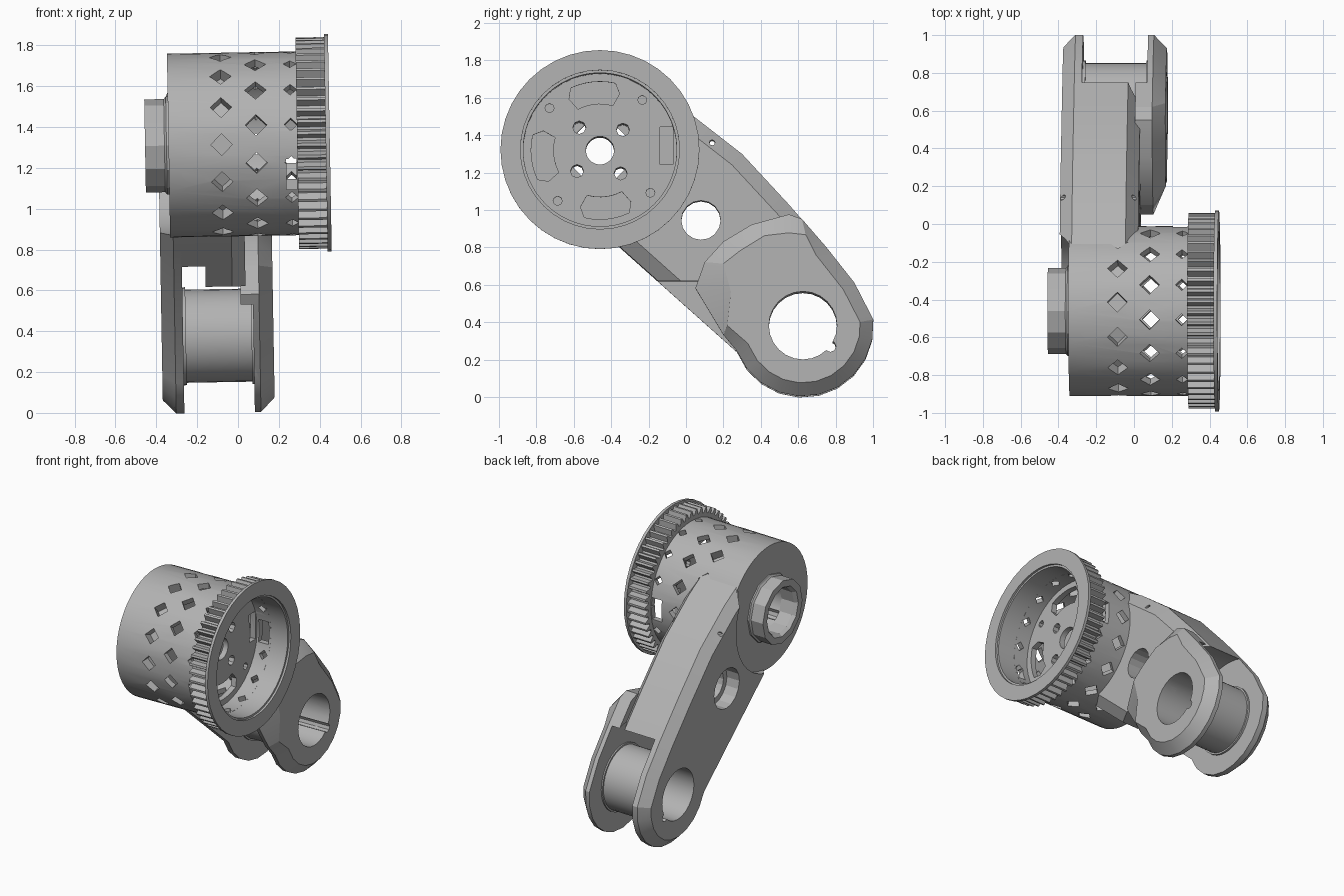
import bpy, bmesh, math
from mathutils import Matrix, Vector

old = bpy.data.objects.get("Cube")
if old:
    bpy.data.objects.remove(old, do_unlink=True)

grey = bpy.data.materials.new("plain grey")
grey.use_nodes = True
GREY = (0.45, 0.45, 0.45, 1)
grey.diffuse_color = GREY
grey.node_tree.nodes["Principled BSDF"].inputs["Base Color"].default_value = GREY

DRUM = (-0.46, 1.315)   # drum axis in y, z
PIVOT = (0.625, 0.38)   # lower pivot axis in y, z
parts = []


def finish(name, bm):
    bmesh.ops.recalc_face_normals(bm, faces=bm.faces)
    mesh = bpy.data.meshes.new(name)
    bm.to_mesh(mesh)
    bm.free()
    mesh.materials.append(grey)
    ob = bpy.data.objects.new(name, mesh)
    bpy.context.collection.objects.link(ob)
    parts.append(ob)
    return ob


def bridge(bm, a, b):
    for i in range(len(a)):
        j = (i + 1) % len(a)
        bm.faces.new((a[i], a[j], b[j], b[i]))


def add_loft(bm, rings):
    """Solid through (x, outline) rings of equal point count."""
    loops = [[bm.verts.new((x, y, z)) for y, z in pts] for x, pts in rings]
    for a, b in zip(loops, loops[1:]):
        bridge(bm, a, b)
    bm.faces.new(loops[0])
    bm.faces.new(loops[-1])


def circle(c, r, n=32, start=0.0, end=360.0, closed=True):
    steps = n if closed else max(1, n - 1)
    angles = [math.radians(start + (end - start) * i / steps) for i in range(n)]
    return [(c[0] + r * math.cos(a), c[1] + r * math.sin(a)) for a in angles]


def add_rod(bm, c, r, x0, x1, n=32):
    pts = circle(c, r, n)
    add_loft(bm, [(x0, pts), (x1, pts)])


def add_box(bm, lo, hi):
    pts = [(lo[1], lo[2]), (hi[1], lo[2]), (hi[1], hi[2]), (lo[1], hi[2])]
    add_loft(bm, [(lo[0], pts), (hi[0], pts)])


def inset(pts, d):
    """Move a clockwise outline inward by d with mitred corners."""
    out = []
    for i, p in enumerate(pts):
        p = Vector(p)
        u = (p - Vector(pts[i - 1])).normalized()
        v = (Vector(pts[(i + 1) % len(pts)]) - p).normalized()
        m = (Vector((u.y, -u.x)) + Vector((v.y, -v.x))).normalized()
        out.append(tuple(p + m * (d / max(0.5, m.dot(Vector((v.y, -v.x)))))))
    return out


def lathe(name, profile, n, c=DRUM, tooth_drop=0.0):
    """Spin a closed (x, radius) profile; tooth_drop cuts grooves in the rim."""
    bm = bmesh.new()
    rim = max(r for x, r in profile)
    loops = []
    for x, r in profile:
        loop = []
        for i in range(n):
            a = 2 * math.pi * i / n
            rr = r - (tooth_drop if r == rim and i % 4 > 1 else 0)
            loop.append(bm.verts.new((x, c[0] + rr * math.cos(a), c[1] + rr * math.sin(a))))
        loops.append(loop)
    for k in range(len(loops)):
        bridge(bm, loops[k], loops[(k + 1) % len(loops)])
    return finish(name, bm)


def cut(ob, bm):
    """Subtract the cutter mesh and bake the result."""
    cutter = finish("cutter", bm)
    parts.remove(cutter)
    mod = ob.modifiers.new("cut", "BOOLEAN")
    mod.object, mod.operation, mod.solver = cutter, "DIFFERENCE", "EXACT"
    mod.use_self = True
    bpy.context.view_layer.update()
    done = bpy.data.meshes.new_from_object(ob.evaluated_get(bpy.context.evaluated_depsgraph_get()))
    ob.modifiers.clear()
    ob.data = done
    bpy.data.objects.remove(cutter, do_unlink=True)


# Drum with a front web, a hollow behind it and a deep solid back
drum = lathe("drum", [(-0.34, 0.165), (-0.34, 0.45), (0.30, 0.45), (0.30, 0.41), (0.19, 0.41),
                      (0.19, 0.075), (0.15, 0.075), (0.15, 0.41), (0.0, 0.41), (0.0, 0.075),
                      (-0.24, 0.075), (-0.24, 0.165)], 48)

# Diamond vents in three staggered rows
bm = bmesh.new()
for x, size, phase in ((-0.08, 0.053, 0), (0.09, 0.053, 12), (0.26, 0.032, 12)):
    for k in range(15):
        a = math.radians(180 - phase - 24 * k)
        out = Vector((0, math.cos(a), math.sin(a)))
        side = Vector((0, -math.sin(a), math.cos(a)))
        mid = Vector((x, *DRUM))
        loops = [[bm.verts.new(mid + out * r + o) for o in
                  (Vector((size, 0, 0)), side * size, Vector((-size, 0, 0)), -side * size)]
                 for r in (0.385, 0.48)]
        bridge(bm, *loops)
        for loop in loops:
            bm.faces.new(loop)
cut(drum, bm)

# Kidney slots, bolt holes and access windows
bm = bmesh.new()
for mid in (96, 186, 276):
    pts = circle(DRUM, 0.368, 7, mid - 19, mid + 19, False) + \
        circle(DRUM, 0.32, 1, mid + 25) + \
        circle(DRUM, 0.25, 6, mid + 22, mid - 22, False) + \
        circle(DRUM, 0.32, 1, mid - 25)
    add_loft(bm, [(0.1, pts), (0.24, pts)])
for k in range(4):
    add_rod(bm, circle(DRUM, 0.165, 4, 42, 402)[k], 0.035, -0.4, 0.24, 8)
    add_rod(bm, circle(DRUM, 0.352, 4, 50, 410)[k], 0.024, 0.1, 0.24, 8)
add_box(bm, (0.1, -0.14, 1.24), (0.24, -0.07, 1.44))
cut(drum, bm)
bm = bmesh.new()
add_box(bm, (0.235, -0.96, 1.09), (0.285, -0.83, 1.24))
add_box(bm, (0.205, -0.09, 1.22), (0.285, 0.05, 1.38))
cut(drum, bm)

# Toothed rim, its flange and the bearing hub
lathe("toothed_rim", [(0.29, 0.41), (0.29, 0.518), (0.435, 0.518), (0.435, 0.41)], 224,
      tooth_drop=0.04)
lathe("rim_flange", [(0.43, 0.425), (0.43, 0.532), (0.45, 0.532), (0.45, 0.425)], 40)
lathe("bearing_hub", [(-0.33, 0.165), (-0.33, 0.24), (-0.35, 0.24), (-0.36, 0.228),
                      (-0.455, 0.228), (-0.455, 0.18), (-0.43, 0.165)], 12)

# Arm outline, clockwise in y, z, with a rounded lower end
end_arc = circle(PIVOT, 0.378, 11, 5, -159, False)
shoulder = [(0.75, 0.8), (0.9, 0.61)]
outline = [(-0.46, 1.55), (-0.2, 1.65), (0.03, 1.51), (0.3, 1.3), (0.55, 1.03)] + shoulder + \
    end_arc + [(-0.35, 0.8), (-0.46, 0.9)]
cheek_outline = [(0.05, 0.58), (0.1, 0.72), (0.2, 0.83), (0.35, 0.92), (0.55, 0.975),
                 (0.62, 0.95)] + shoulder + end_arc + [(0.2, 0.33)]

# The raised cheek face sits well back from its upper rear edge
cheek_face = [(0.24, 0.56), (0.2, 0.71), (0.29, 0.78), (0.42, 0.86), (0.55, 0.875),
              (0.64, 0.865)] + inset(cheek_outline, 0.07)[6:-1] + [(0.22, 0.38)]


def arm_part(name, rings):
    bm = bmesh.new()
    add_loft(bm, rings)
    return finish(name, bm)


outer_plate = arm_part("outer_arm_plate", [(-0.39, inset(outline, 0.065)), (-0.325, outline),
                                           (-0.285, outline)])
body = arm_part("arm_body", [(-0.29, outline), (-0.04, outline), (0.025, inset(outline, 0.08))])
cheek = arm_part("inner_cheek", [(0.0, cheek_outline), (0.09, cheek_outline),
                                 (0.158, cheek_face)])
bm = bmesh.new()
add_rod(bm, PIVOT, 0.228, -0.3, 0.085)
boss = finish("pivot_boss", bm)

# Clear the drum space, the clevis slot and the hollow underside
bm = bmesh.new()
add_rod(bm, DRUM, 0.44, -0.5, 0.2, 48)
cut(outer_plate, bm)
bm = bmesh.new()
add_rod(bm, DRUM, 0.44, -0.5, 0.2, 48)
add_rod(bm, PIVOT, 0.44, -0.4, 0.06)
add_box(bm, (-0.4, -1, -0.2), (-0.17, 1.2, 0.72))
add_box(bm, (-0.2, -1, -0.2), (0.06, 1.2, 0.62))
cut(body, bm)
bm = bmesh.new()
add_rod(bm, PIVOT, 0.44, -0.4, 0.06)
add_box(bm, (-0.2, -1, -0.2), (0.06, 1.2, 0.53))
cut(cheek, bm)

# Pivot bore, lightening hole and pin holes through the arm
for ob in (outer_plate, body, cheek, boss):
    bm = bmesh.new()
    add_rod(bm, PIVOT, 0.182, -0.6, 0.6, 24)
    add_rod(bm, (0.08, 0.945), 0.145 if ob is outer_plate else 0.105, -0.6, 0.6, 16)
    add_rod(bm, (0.14, 1.36), 0.015, -0.6, 0.6, 8)
    add_rod(bm, (0.772, 0.268), 0.03, -0.6, 0.6, 8)
    cut(ob, bm)

# Thin collars at both ends of the boss
for x in (-0.286, 0.05):
    lathe("boss_collar", [(x, 0.215), (x, 0.24), (x + 0.015, 0.24), (x + 0.015, 0.215)], 32, PIVOT)

# Slight lean of the whole assembly, then shading
centre = Matrix.Translation((0, 0, 1.3))
lean = centre @ Matrix.Rotation(math.radians(-1), 4, "Y") @ centre.inverted()
bpy.ops.object.select_all(action="DESELECT")
for ob in parts:
    ob.data.transform(lean)
    ob.select_set(True)
bpy.context.view_layer.objects.active = drum
bpy.ops.object.shade_smooth_by_angle(angle=math.radians(20))
